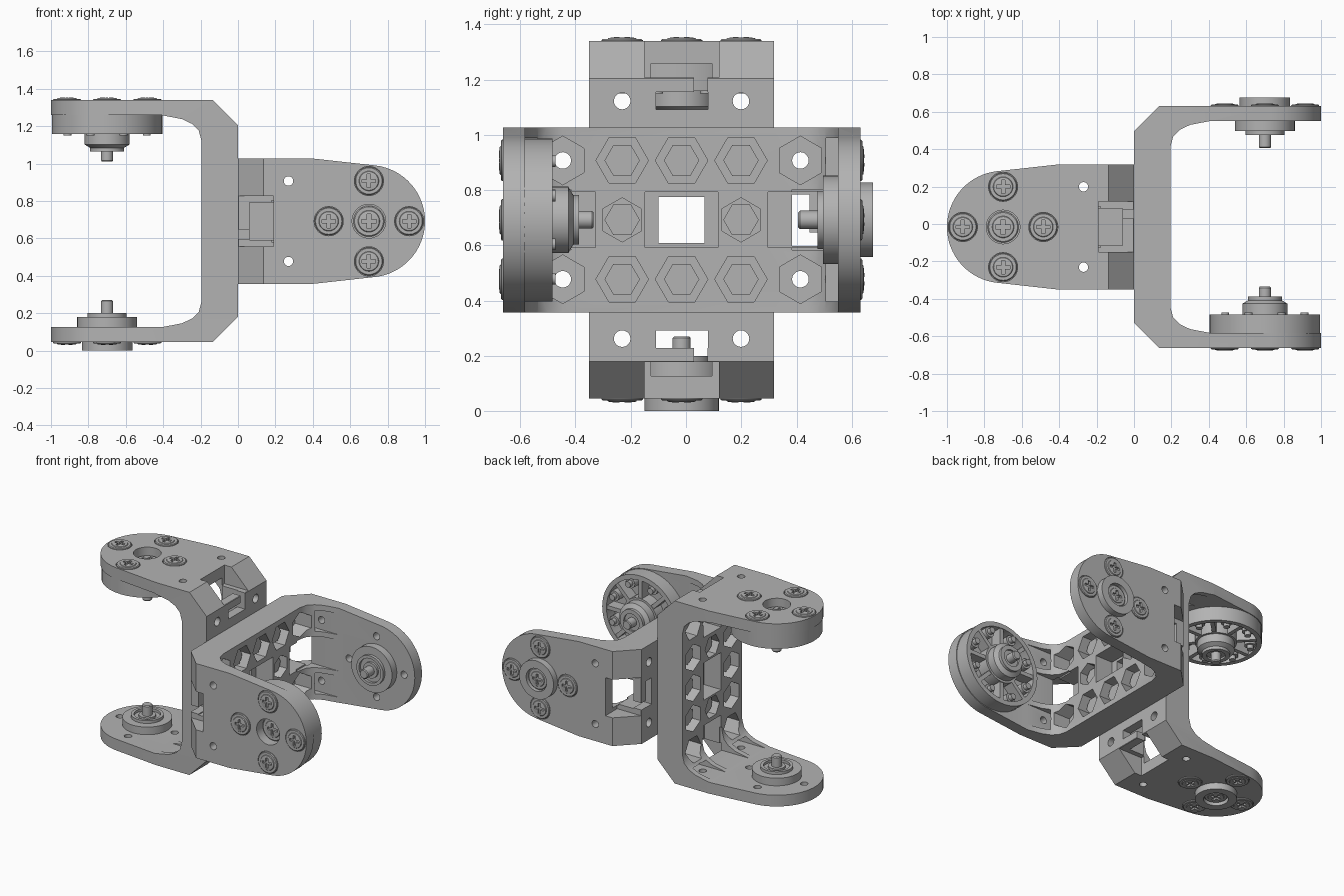
import bpy, bmesh
from math import cos, sin, pi, radians
from mathutils import Matrix, Vector

if "Cube" in bpy.data.objects:
    bpy.data.objects.remove(bpy.data.objects["Cube"])

grey = bpy.data.materials.new("plain grey")
grey.use_nodes = True
grey.diffuse_color = (0.45, 0.45, 0.45, 1)
grey.node_tree.nodes["Principled BSDF"].inputs["Base Color"].default_value = grey.diffuse_color

PIVOT = 0.7      # distance of the joint axis from the base
ARM = 0.647      # outer face of each arm
INNER = 0.567    # inner face of each arm
PITCH = 0.215    # spacing of bolts
HOLE_W = 0.43    # outer base holes


# ---- helpers: local x = out from the base, y = across, z = arm to arm ----
def prism(bm, axis, points, a, b):
    def at(p, h):
        return {"x": (h, p[0], p[1]), "y": (p[0], h, p[1]), "z": (p[0], p[1], h)}[axis]
    face = bm.faces.new([bm.verts.new(at(p, a)) for p in points])
    grown = bmesh.ops.extrude_face_region(bm, geom=[face], use_keep_orig=True)["geom"]
    moved = [v for v in grown if isinstance(v, bmesh.types.BMVert)]
    bmesh.ops.translate(bm, verts=moved, vec=Vector(at((0, 0), b - a)))


def ngon(r, n, cx=0, cy=0, start=0):
    return [(cx + r * cos(start + 2 * pi * i / n), cy + r * sin(start + 2 * pi * i / n))
            for i in range(n)]


def rect(x0, x1, y0, y1):
    return [(x0, y0), (x1, y0), (x1, y1), (x0, y1)]


def lathe(bm, profile, steps=48):
    verts = [bm.verts.new((r, 0, h)) for r, h in profile]
    edges = [bm.edges.new(pair) for pair in zip(verts, verts[1:])]
    bmesh.ops.spin(bm, geom=verts + edges, cent=(0, 0, 0), axis=(0, 0, 1),
                   angle=2 * pi, steps=steps)
    bmesh.ops.remove_doubles(bm, verts=bm.verts, dist=0.0002)


def finish(bm, name):
    bmesh.ops.recalc_face_normals(bm, faces=bm.faces)
    mesh = bpy.data.meshes.new(name)
    bm.to_mesh(mesh)
    bm.free()
    mesh.materials.append(grey)
    return mesh


def solid(name, *prisms):
    bm = bmesh.new()
    for p in prisms:
        prism(bm, *p)
    return finish(bm, name)


def turned(name, profile):
    bm = bmesh.new()
    lathe(bm, profile)
    return finish(bm, name)


def carve(mesh, cuts, keep=None):
    """Apply an optional intersection, then a list of prism cuts."""
    link = bpy.context.scene.collection.objects.link
    body = bpy.data.objects.new("blank", mesh)
    link(body)
    tools = []
    jobs = ([("INTERSECT", keep)] if keep else []) + [("DIFFERENCE", c) for c in cuts]
    for mode, shape in jobs:
        tool = bpy.data.objects.new("cutter", solid("cutter", shape))
        tool.hide_render = True
        link(tool)
        tools.append(tool)
        mod = body.modifiers.new("cut", "BOOLEAN")
        mod.operation, mod.solver, mod.object = mode, "EXACT", tool
    deps = bpy.context.evaluated_depsgraph_get()
    result = bpy.data.meshes.new_from_object(body.evaluated_get(deps))
    for ob in tools + [body]:
        bpy.data.objects.remove(ob)
    result.materials.clear()
    result.materials.append(grey)
    return result


def smooth(mesh):
    mesh.polygons.foreach_set("use_smooth", [True] * len(mesh.polygons))
    mesh.set_sharp_from_angle(angle=radians(30))


# ---- U-shaped bracket ----
half = [(0, 0.512), (0.135, ARM), (1.1, ARM), (1.1, INNER), (0.41, INNER),
        (0.3, 0.546), (0.245, 0.52), (0.21, 0.485), (0.195, 0.43)]
channel = half + [(u, -w) for u, w in reversed(half)]
tip = radians(83.6)
outline = [(-0.1, -0.335), (0.4, -0.335)]
outline += [(PIVOT + 0.3 * cos(tip * i / 16), 0.3 * sin(tip * i / 16)) for i in range(-16, 17)]
outline += [(0.4, 0.335), (-0.1, 0.335)]

cuts = [("x", rect(-0.083, 0.083, -0.083, 0.083), -0.1, 0.3),
        ("x", rect(-0.1, 0.1, -0.132, 0.132), 0.06, 0.3)]
quarter = pi / 2
screw_spots = [(PIVOT + PITCH * cos(quarter * i), PITCH * sin(quarter * i)) for i in range(4)]
nut_spots = [(v * PITCH, w * PITCH) for v in (-1, 0, 1) for w in (-1, 0, 1) if v or w]
for v, w in nut_spots:                       # hexagonal nut pockets
    cuts.append(("x", ngon(0.095 if v else 0.08, 6, v, w, pi / 6 * 3 if v else 0), 0.1, 0.3))
for s in (-1, 1):
    def span(a, b):
        return sorted((s * a, s * b))
    # channel down the middle, hooked slot and corner notch
    cuts.append(("x", rect(-0.1, 0.1, *span(0.312, 0.53)), 0.062, 0.3))
    cuts.append(("x", rect(-0.095, 0.092, *span(0.4, 0.463)), -0.1, 0.3))
    cuts.append(("x", rect(-0.094, -0.045, *span(0.45, 0.53)), -0.1, 0.3))
    cuts.append(("x", rect(-0.135, 0.135, *span(0.515, 0.8)), -0.1, 0.19))
    cuts.append(("x", rect(-0.11, 0.11, *span(0.4, 0.566)), 0.18, 0.5))
    for t in (-1, 1):
        # recess between the corner ribs, outer hex pockets and holes
        band = sorted((t * 0.147, t * 0.296))
        cuts.append(("x", rect(*band, *span(0.522, 0.566)), 0.1, 0.5))
        cuts.append(("x", ngon(0.088, 6, t * PITCH, s * HOLE_W), 0.102, 0.4))
        cuts.append(("x", ngon(0.03, 20, t * PITCH, s * HOLE_W), -0.1, 0.3))
        cuts.append(("z", ngon(0.025, 20, 0.27, t * PITCH), *span(0.5, 0.8)))
    for x, y in screw_spots:
        cuts.append(("z", ngon(0.078, 32, x, y), *span(ARM - 0.012, 0.8)))
for x, y in screw_spots:                     # screw tips on the thin arm
    cuts.append(("z", ngon(0.025, 20, x, y), -0.8, -0.5))
cuts.append(("z", ngon(0.09, 40, PIVOT, 0), 0.5, 0.8))
bracket = carve(solid("bracket", ("y", channel, -0.4, 0.4)), cuts, ("z", outline, -1, 1))

# ---- joint parts, turned about the pivot ----
wheel = turned("wheel", [
    (0, 0.58), (0.088, 0.58), (0.088, 0.575), (0.295, 0.575), (0.295, 0.467),
    (0.262, 0.467), (0.262, 0.55), (0.135, 0.55), (0.135, 0.467), (0.12, 0.467),
    (0.12, 0.41), (0.09, 0.392), (0.09, 0.372), (0.06, 0.372), (0.06, 0.385),
    (0.032, 0.385), (0.032, 0.325), (0.027, 0.318), (0, 0.318)])
bearing = turned("bearing", [
    (0, -0.665), (0.08, -0.665), (0.08, -0.692), (0.135, -0.692), (0.135, -0.566),
    (0.16, -0.566), (0.16, -0.512), (0.105, -0.512), (0.105, -0.492), (0.085, -0.492),
    (0.085, -0.51), (0.055, -0.51), (0.055, -0.495), (0.033, -0.495), (0.033, -0.428),
    (0.027, -0.422), (0, -0.422)])

# spokes, bosses and small bolts inside the wheel
bm = bmesh.new()
for i in range(8):
    before = set(bm.verts)
    prism(bm, "z", rect(0.13, 0.27, -0.014, 0.014), 0.472, 0.56)
    new = [v for v in bm.verts if v not in before]
    bmesh.ops.rotate(bm, verts=new, matrix=Matrix.Rotation(i * pi / 4, 3, "Z"))
    a = (i + 0.5) * pi / 4
    x, y = 0.23 * cos(a), 0.23 * sin(a)
    prism(bm, "z", ngon(0.036, 20, x, y), 0.485, 0.56)
    prism(bm, "z", ngon(0.021, 16, x, y), 0.457, 0.5)
spokes = finish(bm, "wheel_spokes")

# ---- fasteners ----
head = turned("screw", [(0, -0.014), (0.075, -0.014), (0.075, 0.003), (0.07, 0.007),
                        (0.053, 0.007), (0.05, 0.011), (0.03, 0.014), (0, 0.015)])
screw = carve(head, [("z", rect(-0.036, 0.036, -0.009, 0.009), 0, 0.1),
                     ("z", rect(-0.0091, 0.0091, -0.0361, 0.0361), 0.0001, 0.1)])
nut = solid("nut", ("x", ngon(0.064, 6, 0, 0, pi / 2), 0.09, 0.15),
            ("x", ngon(0.053, 28), 0.1, 0.154))

for mesh in (bracket, wheel, bearing, spokes, screw, nut):
    smooth(mesh)

# ---- assemble two brackets back to back, a quarter turn apart ----
T = Matrix.Translation
flip = Matrix.Rotation(pi, 4, "X")
pivot = T((PIVOT, 0, 0))
parts = [("bracket", bracket, Matrix()), ("wheel", wheel, pivot),
         ("wheel_spokes", spokes, pivot), ("bearing", bearing, pivot),
         ("wheel_centre_screw", screw, T((PIVOT, 0, 0.585)) @ Matrix.Scale(1.1, 4)),
         ("bearing_centre_screw", screw, T((PIVOT, 0, -0.668)) @ flip)]
parts += [("nut", nut, T((0, v, w))) for v, w in nut_spots]
for x, y in screw_spots:
    parts.append(("wheel_screw", screw, T((x, y, ARM))))
    parts.append(("bearing_screw", screw, T((x, y, -ARM)) @ flip))

centre = T((0, -0.016, 0.692))
for side, turn in (("upright", Matrix.Rotation(pi, 4, "Z")),
                   ("level", Matrix.Rotation(pi / 2, 4, "X"))):
    for name, mesh, local in parts:
        ob = bpy.data.objects.new(side + "_" + name, mesh)
        ob.matrix_world = centre @ turn @ local
        bpy.context.scene.collection.objects.link(ob)
